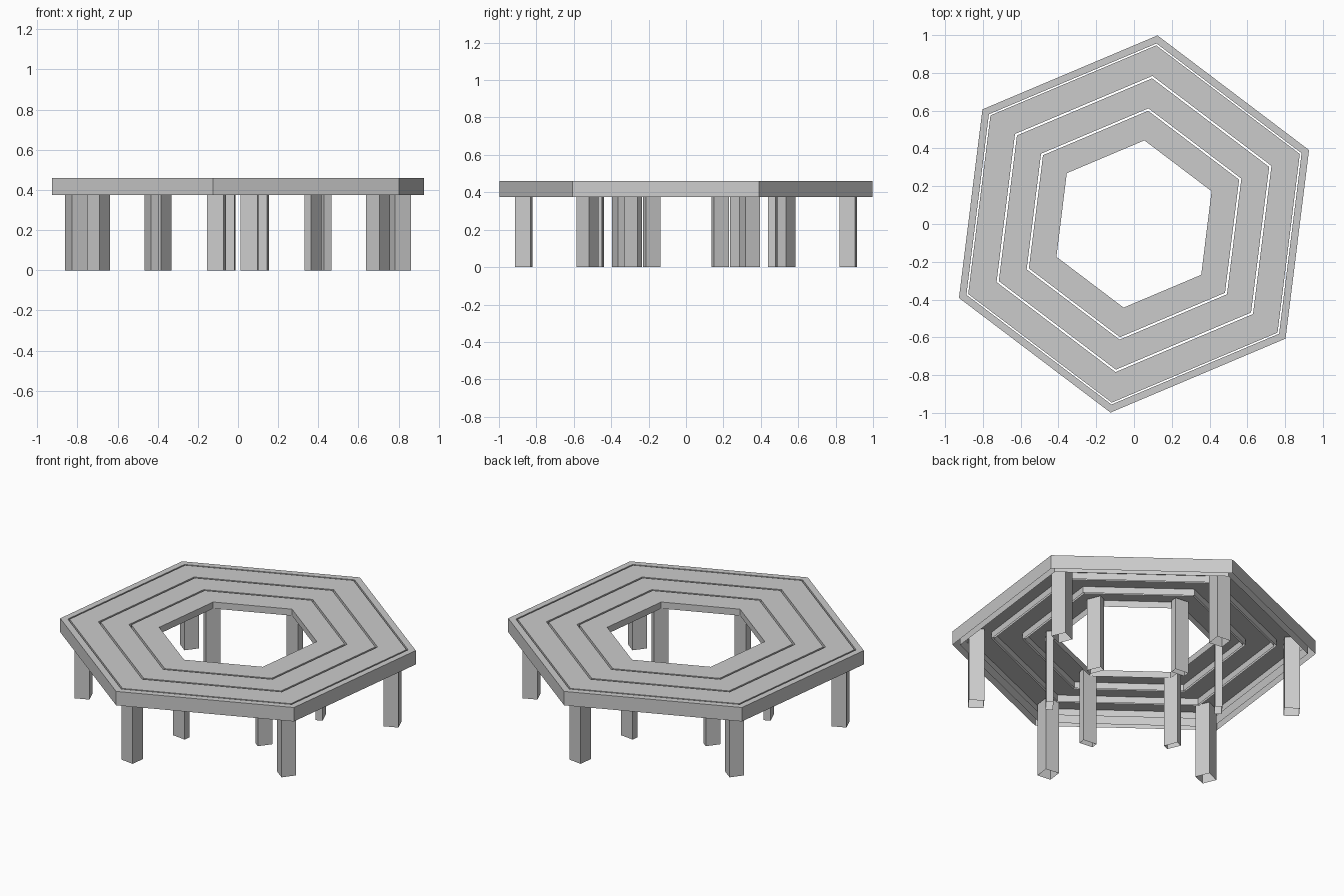
import bpy, bmesh
from math import sin, cos, radians
from mathutils import Matrix

cube = bpy.data.objects.get("Cube")
if cube:
    bpy.data.objects.remove(cube)

TURN = radians(22.9)
TOP = 0.46

grey = bpy.data.materials.new("plain_grey")
grey.use_nodes = True
colour = (0.6, 0.6, 0.6, 1)
grey.diffuse_color = colour
grey.node_tree.nodes["Principled BSDF"].inputs["Base Color"].default_value = colour


def finish(bm, name):
    mesh = bpy.data.meshes.new(name)
    bm.to_mesh(mesh)
    bm.free()
    mesh.materials.append(grey)
    obj = bpy.data.objects.new(name, mesh)
    bpy.context.collection.objects.link(obj)
    return obj


def hex_channel(name, outer, inner, depth):
    """Hexagonal ring with a top and two walls, open underneath."""
    bm = bmesh.new()
    profile = [(outer, TOP - depth), (outer, TOP), (inner, TOP), (inner, TOP - depth)]
    loops = []
    for i in range(6):
        a = TURN + radians(60 * i)
        loops.append([bm.verts.new((r * cos(a), r * sin(a), z)) for r, z in profile])
    for i in range(6):
        here, there = loops[i], loops[(i + 1) % 6]
        for k in range(3):
            bm.faces.new((here[k], there[k], there[k + 1], here[k + 1]))
    return finish(bm, name)


def leg(name, angle, radius, depth, width):
    """Square tube at a corner, open at both ends."""
    height = TOP - 0.005
    bm = bmesh.new()
    bmesh.ops.create_cube(bm, size=1)
    caps = [f for f in bm.faces if abs(f.normal.z) > 0.5]
    bmesh.ops.delete(bm, geom=caps, context='FACES_ONLY')
    place = (Matrix.Rotation(angle, 4, 'Z')
             @ Matrix.Translation((radius, 0, height / 2))
             @ Matrix.Diagonal((depth, width, height, 1)))
    bmesh.ops.transform(bm, matrix=place, verts=bm.verts)
    return finish(bm, name)


# Deep outer frame and three shallow seat slats
hex_channel("outer_frame", 1.006, 0.963, 0.085)
hex_channel("outer_slat", 0.953, 0.79, 0.04)
hex_channel("middle_slat", 0.777, 0.617, 0.04)
hex_channel("inner_slat", 0.604, 0.446, 0.04)

# Legs under every corner
for i in range(6):
    a = TURN + radians(60 * i)
    leg(f"outer_leg_{i + 1}", a, 0.874, 0.085, 0.085)
    leg(f"inner_leg_{i + 1}", a, 0.468, 0.04, 0.085)
